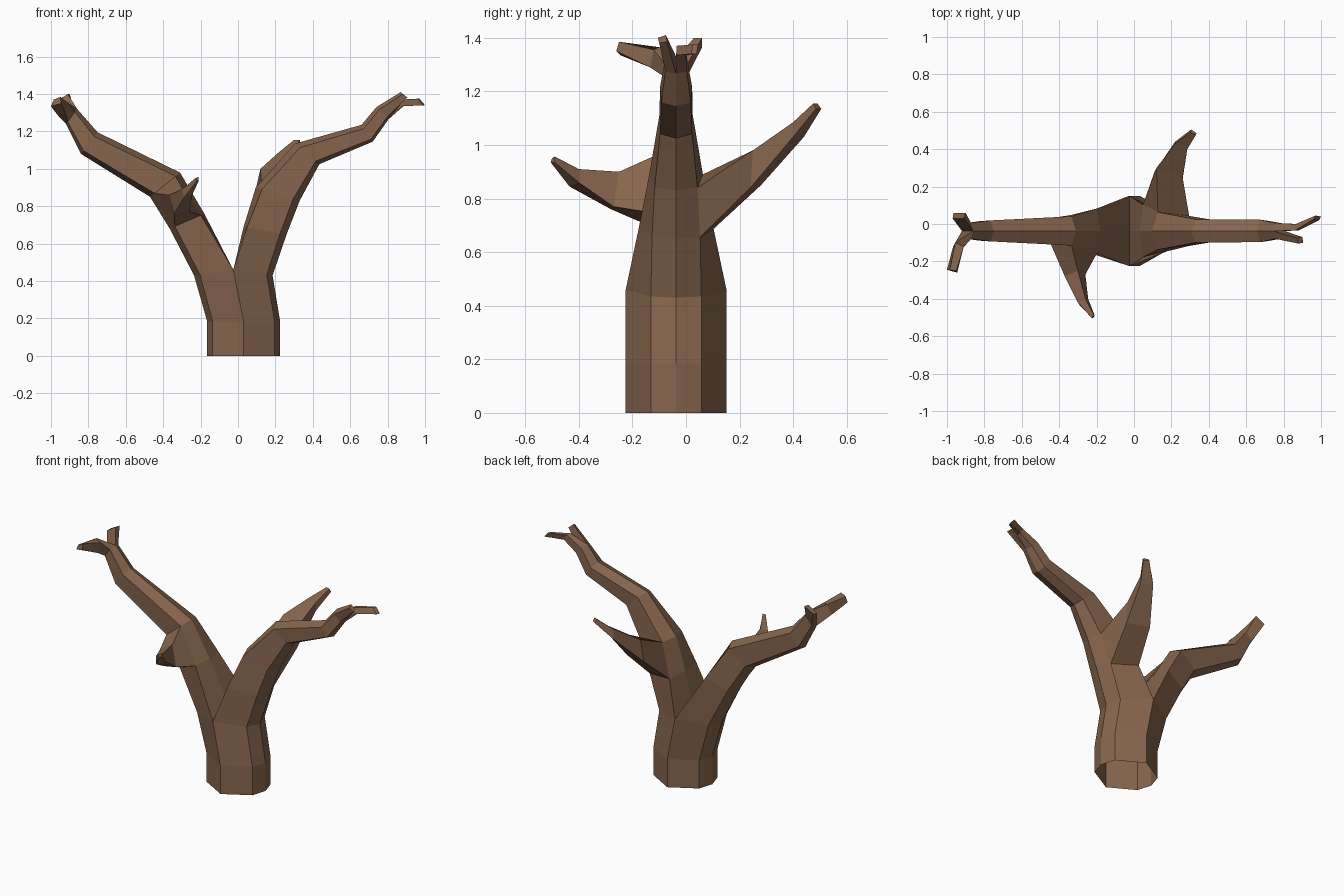
import bpy, bmesh
from mathutils import Vector

bm = bmesh.new()
YC = -0.037


def vert(p):
    return bm.verts.new(p)


def section(tx, tz, bx, bz, wu, wl, u):
    """Hexagon: inner ridge, upper front, lower front, outer ridge, lower back, upper back."""
    t, b = Vector((tx, YC, tz)), Vector((bx, YC, bz))
    up, low = t.lerp(b, u), t.lerp(b, 0.85)
    y = Vector((0, 1, 0))
    return [vert(p) for p in (t, up - y * wu, low - y * wl, b, low + y * wl, up + y * wu)]


def loft(a, b, sides, skip=()):
    n = len(a)
    for i in sides:
        if i not in skip:
            j = (i + 1) % n
            bm.faces.new((a[i], a[j], b[j], b[i]))


def limb(base, rings):
    """Four-sided tapering twig grown from an open quad, closed at its tip."""
    for r in rings:
        ring = [vert(p) for p in r]
        loft(base, ring, range(4))
        base = ring
    bm.faces.new(base)


def half_tree(outer_x, sections, hole):
    """Half of the trunk, then a six-sided bough; one side face is left open for a limb."""
    low = [section(0.03, z, outer_x, z, 0.188, 0.094, 0) for z in (0, 0.185)]
    rings = low + [section(*s) for s in sections]
    for k in range(len(rings) - 1):
        sides = range(1, 5) if k < 2 else range(6)
        loft(rings[k], rings[k + 1], sides, (hole,) if k == 3 else ())
    j = hole + 1
    quad = [rings[3][hole], rings[3][j], rings[4][j], rings[4][hole]]
    e = rings[-1]
    return quad, [e[0], e[1], e[2], e[3]], [e[0], e[3], e[4], e[5]]


# right trunk half and bough
quad, front, back = half_tree(0.225, [
    (-0.025, 0.46, 0.185, 0.43, 0.188, 0.094, 0),
    (0.03, 0.69, 0.26, 0.65, 0.14, 0.09, 0.08),
    (0.095, 0.90, 0.33, 0.83, 0.10, 0.08, 0.14),
    (0.305, 1.135, 0.435, 1.025, 0.062, 0.06, 0.2),
    (0.66, 1.235, 0.72, 1.145, 0.06, 0.055, 0.22),
    (0.74, 1.33, 0.805, 1.265, 0.042, 0.04, 0.22)], 4)
# rear limb (base order: lower right, lower left, upper left, upper right)
limb(quad, [
    [(0.26, 0.24, 0.84), (0.11, 0.28, 0.85), (0.12, 0.30, 1.00), (0.26, 0.25, 0.98)],
    [(0.285, 0.40, 1.03), (0.22, 0.44, 1.03), (0.22, 0.43, 1.09), (0.285, 0.40, 1.085)],
    [(0.335, 0.485, 1.135), (0.305, 0.505, 1.135), (0.30, 0.49, 1.155), (0.33, 0.475, 1.155)]])
# right bough twigs
limb(front, [
    [(0.87, -0.075, 1.41), (0.88, -0.105, 1.40), (0.905, -0.10, 1.38), (0.90, -0.07, 1.385)]])
limb(back, [
    [(0.86, -0.035, 1.37), (0.88, -0.035, 1.335), (0.885, 0.0, 1.335), (0.865, 0.0, 1.37)],
    [(0.96, 0.025, 1.375), (0.99, 0.02, 1.34), (1.0, 0.04, 1.34), (0.97, 0.045, 1.375)]])

# left trunk half and bough
quad, front, back = half_tree(-0.165, [
    (-0.025, 0.46, -0.235, 0.43, 0.188, 0.094, 0),
    (-0.18, 0.76, -0.365, 0.68, 0.12, 0.085, 0.1),
    (-0.31, 0.98, -0.47, 0.85, 0.078, 0.068, 0.15),
    (-0.75, 1.195, -0.84, 1.08, 0.056, 0.052, 0.2),
    (-0.86, 1.32, -0.92, 1.24, 0.043, 0.04, 0.2)], 1)
# front limb (base order: lower right, lower left, upper left, upper right)
limb(quad, [
    [(-0.26, -0.27, 0.77), (-0.34, -0.28, 0.76), (-0.37, -0.28, 0.86), (-0.30, -0.25, 0.90)],
    [(-0.245, -0.40, 0.86), (-0.29, -0.435, 0.845), (-0.30, -0.42, 0.89), (-0.26, -0.40, 0.91)],
    [(-0.21, -0.49, 0.935), (-0.22, -0.505, 0.935), (-0.228, -0.50, 0.95), (-0.212, -0.49, 0.957)]])
# left bough twigs
limb(front, [
    [(-0.955, -0.10, 1.365), (-0.91, -0.12, 1.355), (-0.92, -0.135, 1.29), (-0.967, -0.12, 1.29)],
    [(-0.985, -0.245, 1.37), (-0.95, -0.25, 1.385), (-0.945, -0.26, 1.35), (-1.0, -0.245, 1.335)]])
limb(back, [
    [(-0.91, 0.03, 1.40), (-0.97, 0.03, 1.36), (-0.965, 0.06, 1.365), (-0.90, 0.06, 1.40)]])

# weld the halves and drop the unused inner points
bmesh.ops.remove_doubles(bm, verts=bm.verts[:], dist=0.002)
bmesh.ops.delete(bm, geom=[v for v in bm.verts if not v.link_faces], context='VERTS')
bmesh.ops.recalc_face_normals(bm, faces=bm.faces[:])

mesh = bpy.data.meshes.new("bare_tree")
bm.to_mesh(mesh)
bm.free()
tree = bpy.data.objects.new("bare_tree", mesh)
bpy.context.collection.objects.link(tree)
bark = bpy.data.materials.new("bark")
bark.diffuse_color = (0.24, 0.13, 0.075, 1)
mesh.materials.append(bark)
